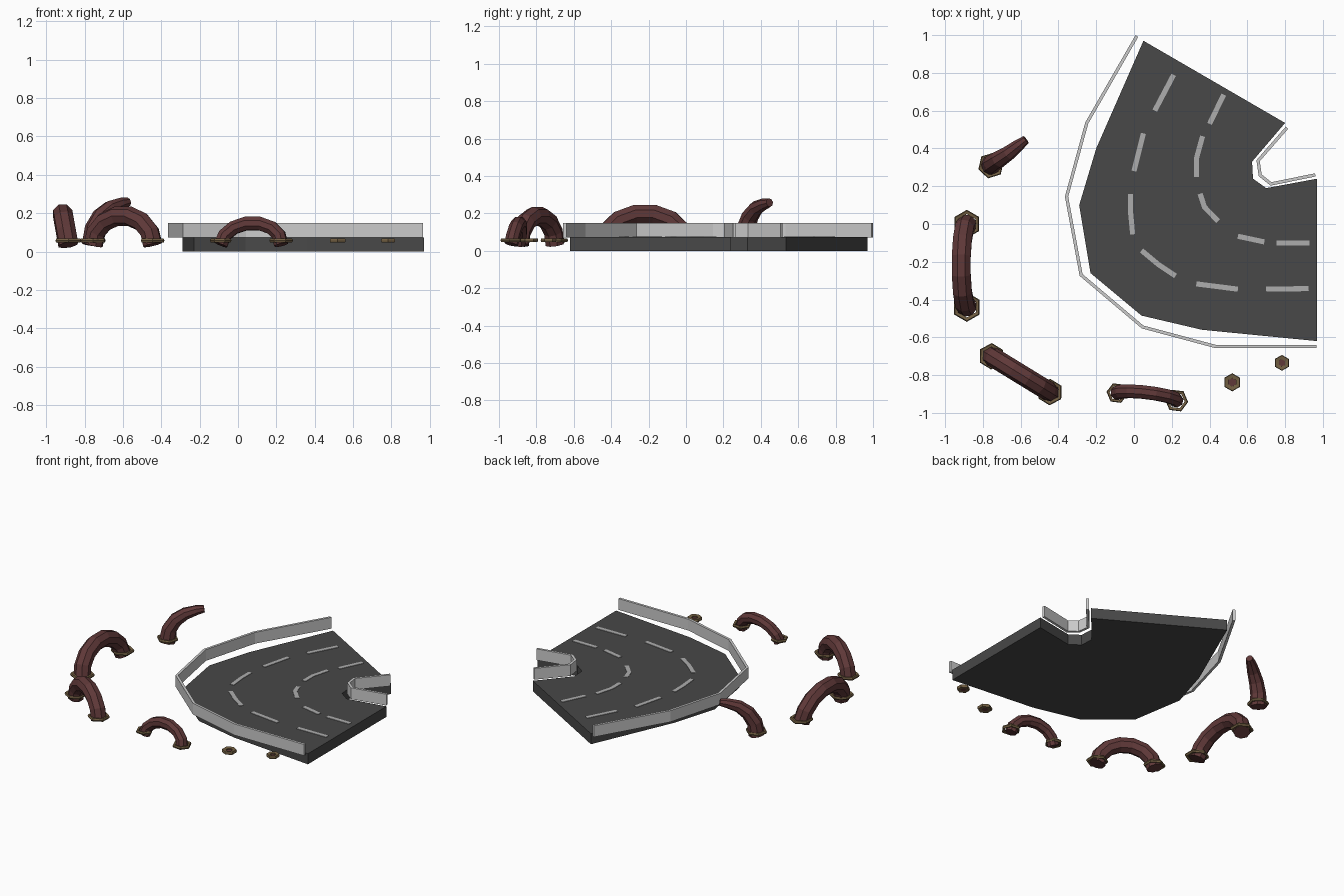
import bpy, bmesh
from math import sin, cos, pi, atan2
from mathutils import Vector

if "Cube" in bpy.data.objects:
    bpy.data.objects.remove(bpy.data.objects["Cube"])


def mat(name, rgb):
    m = bpy.data.materials.new(name)
    m.diffuse_color = (*rgb, 1)
    m.use_nodes = True
    m.node_tree.nodes["Principled BSDF"].inputs["Base Color"].default_value = m.diffuse_color
    return m


ASPHALT = mat("asphalt", (0.065, 0.065, 0.065))
PAINT = mat("lane_paint", (0.42, 0.42, 0.42))
RUST = mat("rust_red", (0.115, 0.04, 0.04))
BRASS = mat("dull_brass", (0.17, 0.115, 0.055))


def finish(bm, name, material=None):
    bmesh.ops.recalc_face_normals(bm, faces=bm.faces)
    me = bpy.data.meshes.new(name)
    bm.to_mesh(me)
    bm.free()
    ob = bpy.data.objects.new(name, me)
    bpy.context.collection.objects.link(ob)
    if material:
        me.materials.append(material)
    return ob


def slab(name, outline, z0, z1, material=None):
    """Extrude a flat outline from z0 up to z1."""
    bm = bmesh.new()
    face = bm.faces.new([bm.verts.new((x, y, z0)) for x, y in outline])
    new = bmesh.ops.extrude_face_region(bm, geom=[face])["geom"]
    bmesh.ops.translate(bm, vec=(0, 0, z1 - z0),
                        verts=[v for v in new if isinstance(v, bmesh.types.BMVert)])
    return finish(bm, name, material)


def strip(name, path, width, z0, z1, material=None):
    """Band of constant width with mitred corners along a path."""
    p = [Vector(q) for q in path]
    left, right = [], []
    for i, q in enumerate(p):
        d1 = (q - p[max(i - 1, 0)]).normalized()
        d2 = (p[min(i + 1, len(p) - 1)] - q).normalized()
        t = (d1 + d2).normalized()
        n = Vector((-t.y, t.x))
        d = d2 if d2.length else d1
        n *= width / 2 / max(abs(n.dot(Vector((-d.y, d.x)))), 0.5)
        left.append(q + n)
        right.append(q - n)
    return slab(name, left + right[::-1], z0, z1, material)


def pipe(name, points, radii):
    """Faceted tube through points, with capped ends."""
    cu = bpy.data.curves.new(name, "CURVE")
    cu.dimensions = "3D"
    cu.bevel_depth = 1
    cu.bevel_resolution = 2
    cu.use_fill_caps = True
    sp = cu.splines.new("POLY")
    sp.points.add(len(points) - 1)
    sp.use_smooth = False
    for pt, co, r in zip(sp.points, points, radii):
        pt.co = (*co, 1)
        pt.radius = r
    cu.materials.append(RUST)
    ob = bpy.data.objects.new(name, cu)
    bpy.context.collection.objects.link(ob)
    bpy.ops.object.select_all(action="DESELECT")
    ob.select_set(True)
    bpy.context.view_layer.objects.active = ob
    bpy.ops.object.convert(target="MESH")


def flange(name, x, y, r, angle=0, hole=0.6, z=0.057):
    """Hexagonal ring with a rounded-off section."""
    section = [(1, 0), (0.93, 0.010), (hole, 0.007), (hole, -0.007), (0.93, -0.010)]
    bm = bmesh.new()
    rings = []
    for i in range(6):
        a = angle + i * pi / 3
        rings.append([bm.verts.new((x + r * s * cos(a), y + r * s * sin(a), z + h))
                      for s, h in section])
    for i in range(6):
        a, b = rings[i], rings[(i + 1) % 6]
        for j in range(5):
            k = (j + 1) % 5
            bm.faces.new((a[j], b[j], b[k], a[k]))
    finish(bm, name, BRASS)


def arch(name, a, b, bulge, peak, radius, flange_radii):
    """Pipe hoop rising from a and returning to the ground at b."""
    a, b = Vector(a), Vector(b)
    side = Vector(bulge)
    pts = []
    for i in range(8):
        t = pi * i / 7
        q = a.lerp(b, (1 - cos(t)) / 2) + side * sin(t)
        pts.append((q.x, q.y, 0.035 + (peak - radius - 0.035) * sin(t)))
    pipe(name, pts, [radius] * 8)
    d = b - a
    for end, q, r in zip(("start", "end"), (a, b), flange_radii):
        flange(f"{name}_flange_{end}", q.x, q.y, r, atan2(d.y, d.x), 0.7)


# Road slab
slab("road", [(0.05, 0.97), (-0.20, 0.40), (-0.29, 0.10), (-0.23, -0.26), (0.04, -0.485),
              (0.36, -0.56), (0.97, -0.62), (0.97, 0.24), (0.70, 0.19), (0.63, 0.24),
              (0.625, 0.33), (0.80, 0.535)], 0, 0.073, ASPHALT)

# Guard rails
strip("outer_rail", [(0.015, 0.995), (-0.25, 0.535), (-0.357, 0.145), (-0.28, -0.27),
                     (0.045, -0.545), (0.43, -0.648), (0.965, -0.648)], 0.017, 0.072, 0.15)
strip("inner_rail", [(0.81, 0.51), (0.657, 0.335), (0.668, 0.258), (0.725, 0.212),
                     (0.96, 0.26)], 0.017, 0.072, 0.15)

# Lane dashes
dashes = [
    [(0.21, 0.79), (0.11, 0.60)], [(0.05, 0.48), (0.0, 0.28)],
    [(-0.018, 0.16), (-0.018, 0.06), (-0.007, -0.055)],
    [(0.04, -0.14), (0.13, -0.215), (0.22, -0.275)],
    [(0.33, -0.317), (0.55, -0.345)], [(0.70, -0.345), (0.925, -0.342)],
    [(0.475, 0.685), (0.40, 0.53)], [(0.363, 0.465), (0.33, 0.345), (0.33, 0.25)],
    [(0.35, 0.16), (0.373, 0.09), (0.445, 0.015)],
    [(0.55, -0.065), (0.69, -0.095)], [(0.755, -0.10), (0.93, -0.10)],
]
for n, d in enumerate(dashes):
    strip(f"lane_dash_{n}", d, 0.027, 0.072, 0.076, PAINT)

# Arched pipes with hexagonal flanges
arch("arch_west", (-0.885, 0.0), (-0.885, -0.44), (-0.03, 0), 0.255, 0.054, (0.075, 0.078))
arch("arch_corner", (-0.755, -0.70), (-0.445, -0.89), (0, 0), 0.24, 0.052, (0.07, 0.07))
arch("arch_south", (-0.09, -0.895), (0.225, -0.935), (0.01, 0.022), 0.187, 0.038, (0.056, 0.062))

# Open tapered pipe
pipe("curled_pipe", [(-0.76, 0.31, 0.035), (-0.75, 0.32, 0.12), (-0.715, 0.343, 0.185),
                     (-0.665, 0.375, 0.228), (-0.61, 0.418, 0.25), (-0.572, 0.447, 0.258)],
     [0.054, 0.05, 0.046, 0.04, 0.032, 0.023])
flange("curled_pipe_flange", -0.757, 0.31, 0.07, 0.3, 0.7)

# Loose flanges with a small core
for n, (x, y, r) in enumerate([(0.52, -0.838, 0.048), (0.783, -0.735, 0.042)]):
    flange(f"loose_flange_{n}", x, y, r, pi / 6, 0.45)
    slab(f"loose_flange_core_{n}", [(x + r * 0.46 * cos(i * pi / 3 + pi / 6),
                                     y + r * 0.46 * sin(i * pi / 3 + pi / 6)) for i in range(6)],
         0.05, 0.056, RUST)
